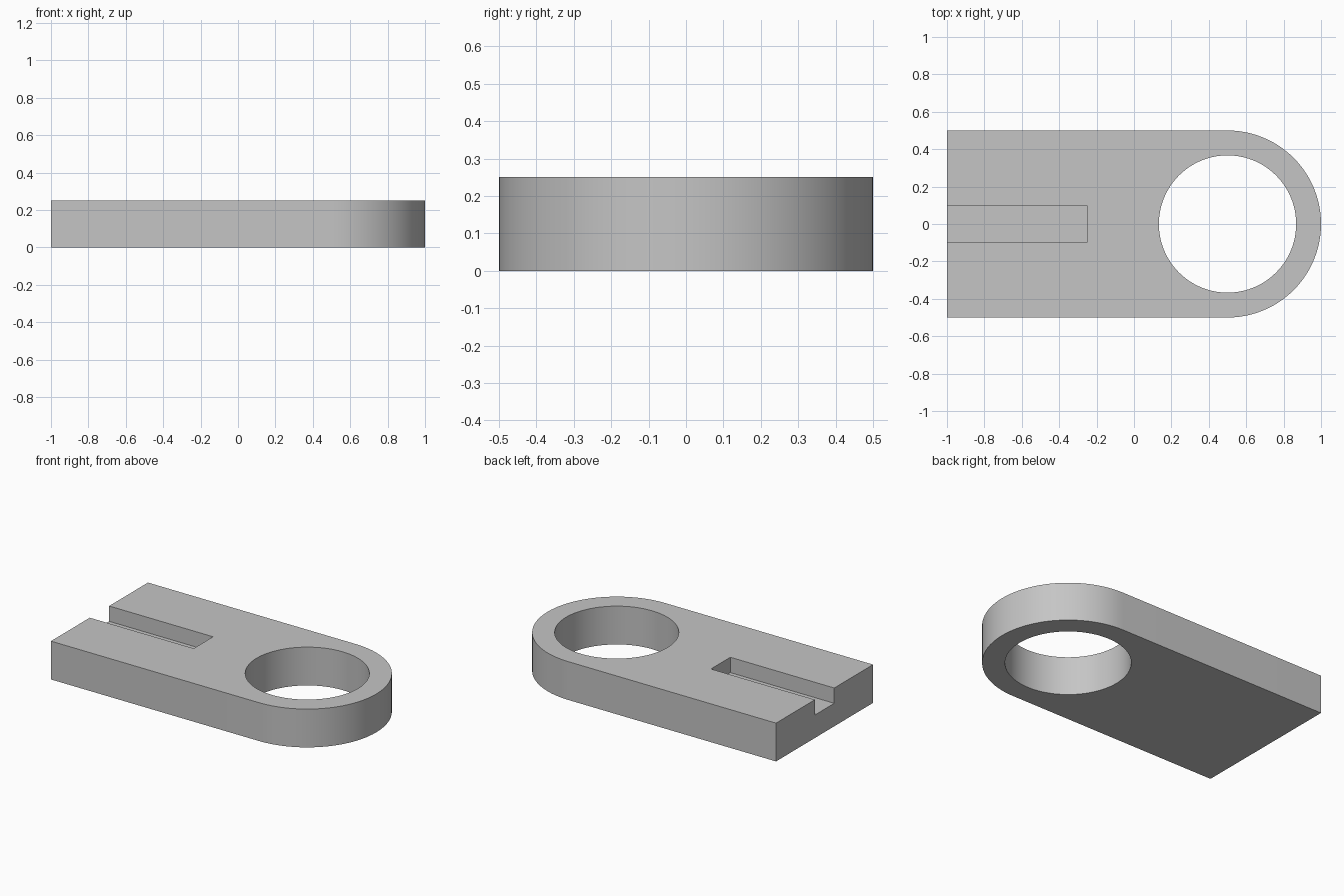
import bpy
import bmesh
from math import cos, sin, pi, radians

cube = bpy.data.objects.get("Cube")
if cube:
    bpy.data.objects.remove(cube, do_unlink=True)

HEIGHT = 0.25
CENTER_X = 0.5
OUTER_RADIUS = 0.5
HOLE_RADIUS = 0.367
SLOT_FLOOR = 0.15

grey = bpy.data.materials.new("plain grey")
grey.use_nodes = True
grey.diffuse_color = (0.56, 0.56, 0.56, 1)
grey.node_tree.nodes["Principled BSDF"].inputs["Base Color"].default_value = grey.diffuse_color


def arc(radius, start, end, steps):
    """Points on an arc around the hole centre."""
    angles = [start + (end - start) * i / steps for i in range(steps + 1)]
    return [(CENTER_X + radius * cos(a), radius * sin(a)) for a in angles]


def prism(name, outline, bottom, top):
    """Extrude a flat outline from bottom to top."""
    bm = bmesh.new()
    face = bm.faces.new([bm.verts.new((x, y, bottom)) for x, y in outline])
    raised = bmesh.ops.extrude_face_region(bm, geom=[face])["geom"]
    verts = [v for v in raised if isinstance(v, bmesh.types.BMVert)]
    bmesh.ops.translate(bm, verts=verts, vec=(0, 0, top - bottom))
    bmesh.ops.recalc_face_normals(bm, faces=bm.faces)
    mesh = bpy.data.meshes.new(name)
    bm.to_mesh(mesh)
    bm.free()
    mesh.materials.append(grey)
    obj = bpy.data.objects.new(name, mesh)
    bpy.context.collection.objects.link(obj)
    return obj


# Plate with one rounded end
plate = prism("plate", [(-1, -0.5)] + arc(OUTER_RADIUS, -pi / 2, pi / 2, 48) + [(-1, 0.5)], 0, HEIGHT)

# Round through hole and shallow slot open at the square end
hole = prism("hole_cutter", arc(HOLE_RADIUS, 0, 2 * pi, 96)[:-1], -0.1, HEIGHT + 0.1)
slot = prism("slot_cutter", [(-1.1, -0.1), (-0.25, -0.1), (-0.25, 0.1), (-1.1, 0.1)],
             SLOT_FLOOR, HEIGHT + 0.1)

bpy.ops.object.select_all(action="DESELECT")
plate.select_set(True)
bpy.context.view_layer.objects.active = plate
for cutter in (hole, slot):
    cutter.hide_render = True
    cut = plate.modifiers.new(cutter.name, "BOOLEAN")
    cut.operation = "DIFFERENCE"
    cut.solver = "EXACT"
    cut.object = cutter
    bpy.ops.object.modifier_apply(modifier=cut.name)
    bpy.data.objects.remove(cutter, do_unlink=True)

bpy.ops.object.shade_smooth_by_angle(angle=radians(30))
